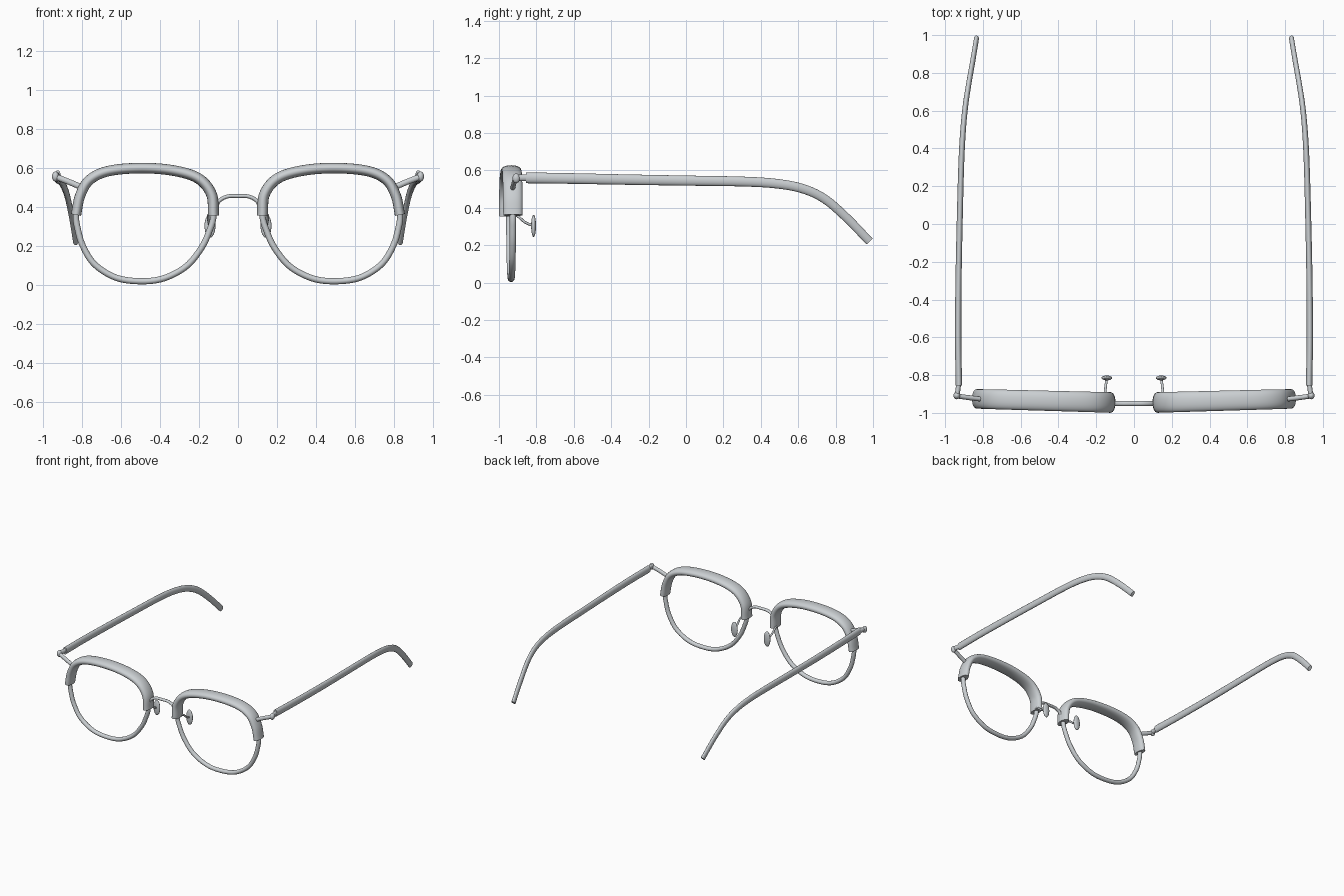
import bpy, bmesh, math
from mathutils import Vector

if "Cube" in bpy.data.objects:
    bpy.data.objects.remove(bpy.data.objects["Cube"])

silver = bpy.data.materials.new("silver_grey")
silver.use_nodes = True
COLOUR = (0.6, 0.63, 0.65, 1)
silver.diffuse_color = COLOUR
silver.node_tree.nodes["Principled BSDF"].inputs["Base Color"].default_value = COLOUR


def finish(name, bm, mirror=True):
    bmesh.ops.recalc_face_normals(bm, faces=bm.faces)
    mesh = bpy.data.meshes.new(name)
    bm.to_mesh(mesh)
    bm.free()
    mesh.materials.append(silver)
    obj = bpy.data.objects.new(name, mesh)
    bpy.context.collection.objects.link(obj)
    bpy.ops.object.select_all(action="DESELECT")
    obj.select_set(True)
    bpy.context.view_layer.objects.active = obj
    bpy.ops.object.shade_smooth_by_angle(angle=math.radians(40))
    if mirror:
        obj.modifiers.new("mirror", "MIRROR").use_mirror_merge = False


def spline(points, closed=False, steps=8):
    """Smooth path through the given points."""
    p = [Vector(q) for q in points]
    n = len(p)
    if closed:
        get = lambda i: p[i % n]
    else:
        ext = [2 * p[0] - p[1]] + p + [2 * p[-1] - p[-2]]
        get = lambda i: ext[i + 1]
    out = []
    for i in range(n if closed else n - 1):
        a, b, c, d = (get(i + k) for k in (-1, 0, 1, 2))
        for s in range(steps):
            t = s / steps
            out.append(0.5 * (2 * b + (c - a) * t + (2 * a - 5 * b + 4 * c - d) * t * t
                              + (3 * b - a - 3 * c + d) * t ** 3))
    if not closed:
        out.append(p[-1])
    return out


def sweep(name, points, wide, deep, axis=(0, 1, 0), closed=False, power=2.0,
          taper=1.0, sides=16, mirror=True):
    """Sweep a rounded section: deep lies along axis, wide across it."""
    path = spline(points, closed)
    n = len(path)
    axis = Vector(axis)
    bm = bmesh.new()
    rings = []
    for i, c in enumerate(path):
        before = path[i - 1] if closed or i else c
        after = path[(i + 1) % n] if closed or i < n - 1 else c
        tangent = (after - before).normalized()
        across = tangent.cross(axis).normalized()
        along = across.cross(tangent)
        k = 1 + (taper - 1) * i / (n - 1)
        ring = []
        for j in range(sides):
            a = math.tau * j / sides
            u, v = math.cos(a), math.sin(a)
            u = math.copysign(abs(u) ** (2 / power), u)
            v = math.copysign(abs(v) ** (2 / power), v)
            ring.append(bm.verts.new(c + across * u * wide * k + along * v * deep * k))
        rings.append(ring)
    for i in range(n if closed else n - 1):
        r, s = rings[i], rings[(i + 1) % n]
        for j in range(sides):
            m = (j + 1) % sides
            bm.faces.new((r[j], r[m], s[m], s[j]))
    if not closed:
        bm.faces.new(rings[0])
        bm.faces.new(rings[-1])
    finish(name, bm, mirror)


def ball(name, centre, radii):
    bm = bmesh.new()
    bmesh.ops.create_uvsphere(bm, u_segments=20, v_segments=12, radius=1)
    for v in bm.verts:
        v.co = Vector(centre) + Vector([a * b for a, b in zip(v.co, radii)])
    finish(name, bm)


# Lens outline, swept back slightly towards the temples
def on_front(outline):
    return [(x, -0.945 + 0.027 * (x - 0.12), z) for x, z in outline]


upper = [(0.126, 0.355), (0.136, 0.465), (0.205, 0.548), (0.34, 0.589), (0.51, 0.6),
         (0.67, 0.584), (0.765, 0.537), (0.812, 0.456), (0.832, 0.36)]
lower = [(0.824, 0.29), (0.797, 0.2), (0.735, 0.104), (0.623, 0.036), (0.49, 0.019),
         (0.375, 0.036), (0.264, 0.097), (0.188, 0.19), (0.148, 0.275)]

sweep("lens_rim", on_front(upper + lower), 0.016, 0.017, closed=True)
sweep("brow_bar", on_front(upper), 0.028, 0.055, power=2.2, taper=0.93, sides=24)

# Bridge between the lenses
sweep("bridge", [(-0.115, -0.95, 0.385), (-0.098, -0.95, 0.43), (-0.055, -0.95, 0.454),
                 (0, -0.95, 0.456), (0.055, -0.95, 0.454), (0.098, -0.95, 0.43),
                 (0.115, -0.95, 0.385)], 0.010, 0.013, mirror=False)
sweep("bridge_mount", [(0.115, -0.95, 0.408), (0.115, -0.95, 0.365)], 0.017, 0.02)

# Nose pads on thin curved arms
sweep("nose_pad_arm", [(0.145, -0.935, 0.365), (0.153, -0.90, 0.355), (0.15, -0.86, 0.322),
                       (0.144, -0.815, 0.303)], 0.007, 0.007, axis=(1, 0, 0), sides=10)
ball("nose_pad", (0.144, -0.815, 0.303), (0.028, 0.013, 0.06))

# Hinges at the outer corners
sweep("hinge_arm", [(0.80, -0.928, 0.50), (0.87, -0.92, 0.53), (0.94, -0.91, 0.557)],
      0.015, 0.013)
ball("hinge_knuckle", (0.938, -0.908, 0.557), (0.018, 0.02, 0.026))
sweep("hinge_link", [(0.936, -0.905, 0.56), (0.927, -0.84, 0.56)], 0.018, 0.013,
      axis=(1, 0, 0))

# Temples with the drooping ear ends
sweep("temple", [(0.927, -0.855, 0.56), (0.931, -0.6, 0.556), (0.929, -0.3, 0.55),
                 (0.923, 0, 0.545), (0.915, 0.3, 0.54), (0.906, 0.48, 0.529),
                 (0.893, 0.62, 0.503), (0.875, 0.74, 0.448), (0.854, 0.86, 0.345),
                 (0.834, 0.981, 0.22)], 0.029, 0.017, axis=(1, 0, 0), taper=0.78)
